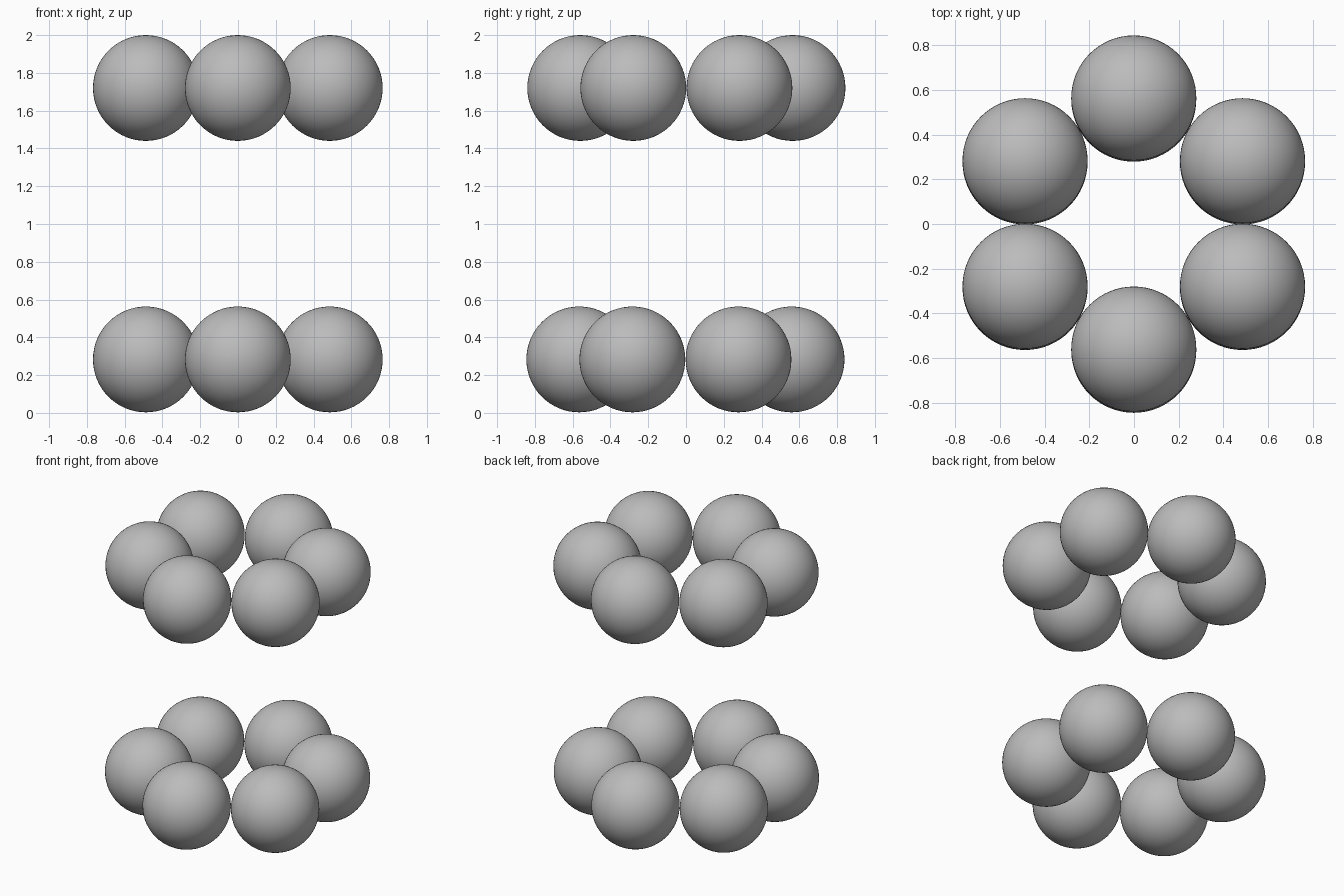
import bpy
import math

if "Cube" in bpy.data.objects:
    bpy.data.objects.remove(bpy.data.objects["Cube"])

RADIUS = 0.28        # ball radius
RING = 0.562         # distance of ball centres from the axis

grey = bpy.data.materials.new("plain grey")
grey.diffuse_color = (0.5, 0.5, 0.5, 1.0)
grey.use_nodes = True
grey.node_tree.nodes["Principled BSDF"].inputs["Base Color"].default_value = grey.diffuse_color


def ball(name, x, y, z):
    bpy.ops.mesh.primitive_uv_sphere_add(
        segments=64, ring_count=32, radius=RADIUS, location=(x, y, z))
    obj = bpy.context.object
    obj.name = name
    obj.data.materials.append(grey)
    bpy.ops.object.shade_smooth()


# Two stacked rings of six touching balls, the lower one set slightly forward
for ring, z, y_shift in (("lower", 0.283, -0.003), ("upper", 1.72, 0.002)):
    for i in range(6):
        a = math.radians(30 + 60 * i)
        ball(f"{ring}_ball_{i + 1}",
             RING * math.cos(a) - 0.001, RING * math.sin(a) + y_shift, z)
